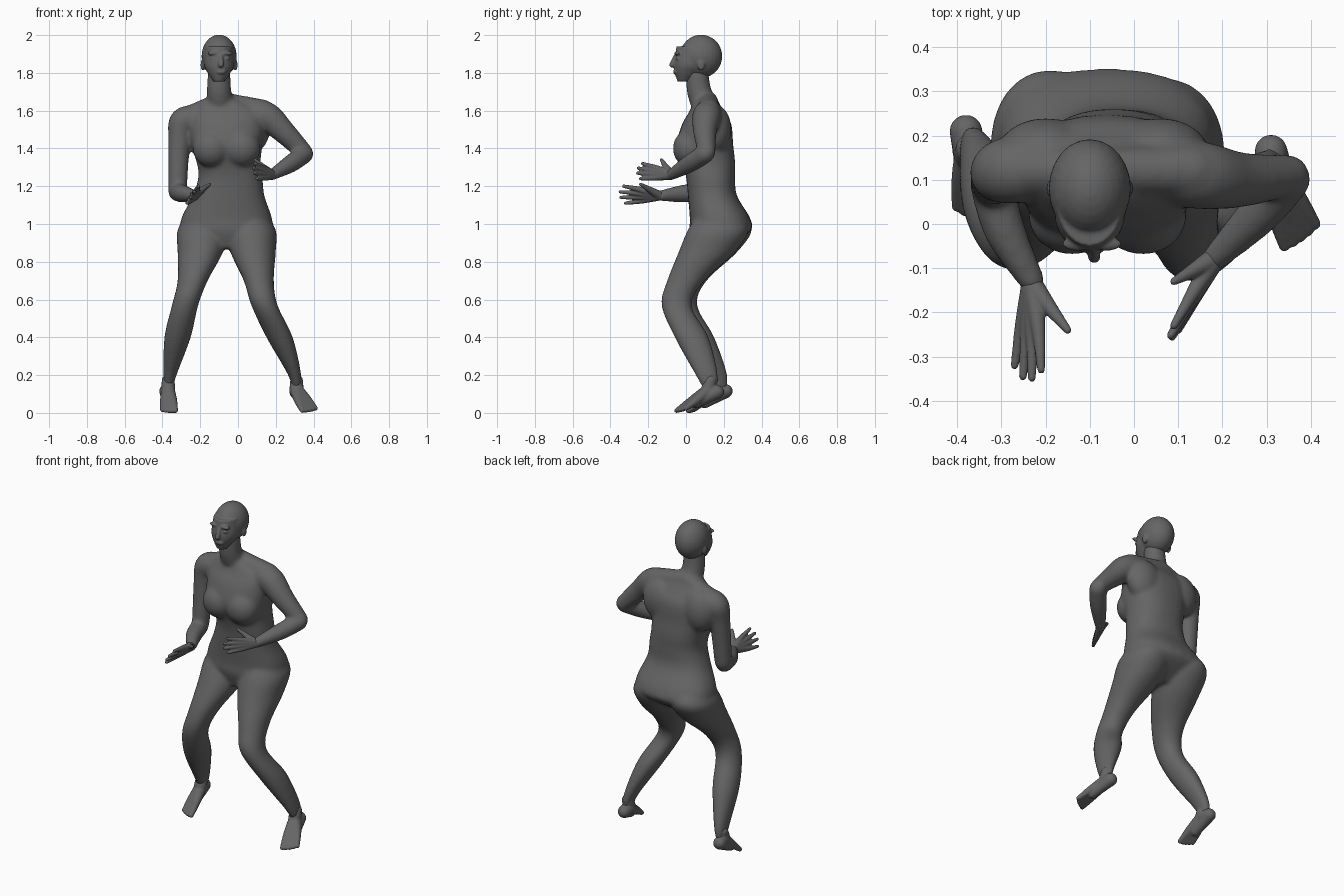
import bpy
import bmesh
import math
from mathutils import Vector, Matrix

if "Cube" in bpy.data.objects:
    bpy.data.objects.remove(bpy.data.objects["Cube"], do_unlink=True)

# One flat grey for the whole figure
grey = bpy.data.materials.new("dark_grey")
grey.use_nodes = True
GREY_COLOUR = (0.13, 0.13, 0.13, 1)
grey.diffuse_color = GREY_COLOUR
grey.node_tree.nodes["Principled BSDF"].inputs["Base Color"].default_value = GREY_COLOUR

SIDES = 28
STEPS = 6


def smooth_path(rows):
    """Catmull-Rom interpolation through rows of numbers."""
    result = []
    last = len(rows) - 1
    for i in range(last):
        before, start = rows[max(i - 1, 0)], rows[i]
        end, after = rows[i + 1], rows[min(i + 2, last)]
        for step in range(STEPS):
            t = step / STEPS
            result.append([
                q + 0.5 * t * (r - p + t * (2 * p - 5 * q + 4 * r - s + t * (3 * (q - r) + s - p)))
                for p, q, r, s in zip(before, start, end, after)])
    result.append(list(rows[-1]))
    return result


def skin(bm, rings):
    """Bridge rings of points into a closed skin."""
    loops = [[bm.verts.new(point) for point in ring] for ring in rings]
    for low, high in zip(loops, loops[1:]):
        for i in range(SIDES):
            j = (i + 1) % SIDES
            bm.faces.new((low[i], low[j], high[j], high[i]))
    bm.faces.new(loops[0][::-1])
    bm.faces.new(loops[-1])


def circle():
    for i in range(SIDES):
        angle = math.tau * i / SIDES
        yield math.cos(angle), math.sin(angle)


def stack(bm, rows, square=1.0):
    """Loft level slices given as height, centre x, centre y, half width, half depth."""
    def bulge(value):
        return math.copysign(abs(value) ** square, value)

    skin(bm, [[(x + bulge(c) * width, y + bulge(s) * depth, z) for c, s in circle()]
              for z, x, y, width, depth in smooth_path(rows)])


def ball(bm, centre, radii):
    matrix = Matrix.Translation(centre) @ Matrix.Diagonal((*radii, 1))
    bmesh.ops.create_uvsphere(bm, u_segments=24, v_segments=16, radius=1, matrix=matrix)


def tube(bm, rows):
    """Round limb through x, y, z, radius rows, with rounded ends."""
    path = smooth_path(rows)
    points = [Vector(row[:3]) for row in path]
    along = (points[-1] - points[0]).normalized()
    guide = Vector((0, 0, 1)) if abs(along.z) < 0.8 else Vector((0, 1, 0))
    rings = []
    for i, row in enumerate(path):
        tangent = points[min(i + 1, len(points) - 1)] - points[max(i - 1, 0)]
        side = tangent.cross(guide).normalized()
        up = side.cross(tangent).normalized()
        rings.append([points[i] + (side * c + up * s) * row[3] for c, s in circle()])
    skin(bm, rings)
    for row in (rows[0], rows[-1]):
        ball(bm, row[:3], [row[3]] * 3)


def digits(bm, root, first, last, count, arch, radii):
    """Fan of fingers or toes from one wrist or ankle, the middle ones longer by arch."""
    centre = first.lerp(last, 0.5)
    forward = (centre - root).normalized()
    for i in range(count):
        share = i / (count - 1)
        tip = first.lerp(last, share) + forward * arch * math.sin(math.pi * share)
        knuckle = root.lerp(tip, 0.5) + (tip - centre) * 0.12
        tube(bm, [(*root, radii[0]), (*knuckle, radii[1]), (*tip, radii[2])])


def finish(name, bm, voxel, passes):
    """Fuse overlapping forms into one smooth surface."""
    bmesh.ops.recalc_face_normals(bm, faces=bm.faces)
    mesh = bpy.data.meshes.new(name)
    bm.to_mesh(mesh)
    bm.free()
    mesh.materials.append(grey)
    obj = bpy.data.objects.new(name, mesh)
    bpy.context.collection.objects.link(obj)
    remesh = obj.modifiers.new("fuse", "REMESH")
    remesh.mode = "VOXEL"
    remesh.voxel_size = voxel
    remesh.use_smooth_shade = True
    soften = obj.modifiers.new("soften", "SMOOTH")
    soften.factor = 0.5
    soften.iterations = passes
    bpy.context.view_layer.objects.active = obj
    for modifier in list(obj.modifiers):
        bpy.ops.object.modifier_apply(modifier=modifier.name)


# Torso, from crotch to base of neck
body = bmesh.new()
stack(body, [
    (.87, -.05, .13, .1, .08), (.96, -.06, .18, .23, .16), (1.03, -.06, .18, .24, .16),
    (1.15, -.05, .14, .19, .13), (1.25, -.04, .13, .17, .13), (1.33, -.05, .12, .17, .14),
    (1.42, -.06, .1, .19, .15), (1.53, -.06, .11, .2, .13), (1.6, -.06, .11, .18, .09),
    (1.68, -.1, .1, .05, .05)], 0.85)

# Breasts and shoulder blades
for side in (-1, 1):
    ball(body, (side * .08 - .06, .02, 1.4), (.1, .09, .1))
    ball(body, (side * .13 - .07, .16, 1.5), (.11, .08, .13))

# Neck and sloping shoulders
tube(body, [(-.09, .11, 1.6, .07), (-.1, .07, 1.7, .065), (-.1, .06, 1.8, .06)])
for shoulder in ((.13, .12, 1.6), (-.27, .12, 1.56)):
    tube(body, [(-.09, .12, 1.65, .05), (*shoulder, .06)])

# Legs share their thickness: height, half width, half depth, from hip to ankle
LEG_SIZES = [(1.06, .07, .1), (.97, .13, .16), (.85, .12, .15), (.7, .08, .1),
             (.57, .07, .08), (.4, .07, .09), (.2, .035, .06), (.11, .02, .03)]
RIGHT_LEG = [(-.18, .19), (-.19, .19), (-.2, .12), (-.24, .01),
             (-.28, -.02), (-.32, .06), (-.36, .16), (-.37, .18)]
LEFT_LEG = [(.06, .17), (.07, .17), (.08, .11), (.11, 0),
            (.14, -.05), (.22, .03), (.3, .11), (.31, .13)]
for centres in (RIGHT_LEG, LEFT_LEG):
    stack(body, [(z, x, y, width, depth)
                 for (z, width, depth), (x, y) in zip(LEG_SIZES, centres)], 0.95)

# Arms: upper arm, then forearm
tube(body, [(-.22, .12, 1.56, .07), (-.29, .12, 1.54, .075),
            (-.31, .11, 1.45, .06), (-.32, .09, 1.19, .05)])
tube(body, [(-.32, .08, 1.17, .05), (-.29, -.02, 1.16, .047), (-.23, -.13, 1.15, .03)])
tube(body, [(.06, .12, 1.58, .07), (.15, .11, 1.57, .077),
            (.24, .1, 1.49, .063), (.35, .11, 1.38, .047)])
tube(body, [(.35, .1, 1.37, .05), (.28, .02, 1.32, .048), (.18, -.08, 1.26, .03)])
finish("body", body, .009, 18)

# Hands: wrist, index tip, little tip, thumb tip
HANDS = {
    "right_hand": [(-.23, -.14, 1.15), (-.21, -.33, 1.2), (-.27, -.32, 1.11), (-.15, -.24, 1.21)],
    "left_hand": [(.18, -.08, 1.26), (.09, -.23, 1.32), (.1, -.24, 1.24), (.09, -.13, 1.34)],
}
for name, joints in HANDS.items():
    wrist, index, little, thumb = map(Vector, joints)
    hand = bmesh.new()
    digits(hand, wrist, index, little, 4, .025, (.026, .016, .009))
    thumb_base = wrist.lerp(thumb, 0.5)
    tube(hand, [(*wrist, .026), (*thumb_base, .017), (*thumb, .009)])
    finish(name, hand, .004, 4)

# Feet with raised heels: ankle, heel, big toe, little toe
FEET = {
    "right_foot": [(-.37, .16, .12), (-.38, .21, .115), (-.33, .01, .012), (-.4, .04, .016)],
    "left_foot": [(.31, .12, .12), (.31, .165, .11), (.34, -.05, .012), (.41, 0, .024)],
}
for name, joints in FEET.items():
    ankle, heel, big_toe, little_toe = map(Vector, joints)
    foot = bmesh.new()
    digits(foot, ankle, big_toe, little_toe, 5, .005, (.036, .024, .013))
    shin = ankle + Vector((0, .01, .05))
    sole = heel.lerp(big_toe.lerp(little_toe, 0.5), 0.6)
    tube(foot, [(*shin, .034), (*ankle, .038), (*heel, .037)])
    tube(foot, [(*heel, .037), (*sole, .03)])
    finish(name, foot, .005, 6)

# Head: skull and jaw
head = bmesh.new()
ball(head, (-.1, .08, 1.888), (.093, .112, .114))
stack(head, [(1.755, -.1, -.01, .03, .035), (1.8, -.1, .01, .06, .07),
             (1.85, -.1, .03, .08, .095), (1.94, -.1, .05, .075, .1)])

# Face: nose, lips, brows, eyes and ears
tube(head, [(-.09, -.056, 1.89, .01), (-.09, -.074, 1.843, .015)])
ball(head, (-.09, -.056, 1.805), (.026, .013, .012))
for side in (-1, 1):
    eye_x = side * .034 - .095
    ball(head, (eye_x, -.045, 1.904), (.034, .016, .012))
    ball(head, (eye_x, -.042, 1.876), (.018, .014, .009))
    ball(head, (side * .087 - .1, .08, 1.842), (.011, .02, .03))
finish("head", head, .005, 5)
